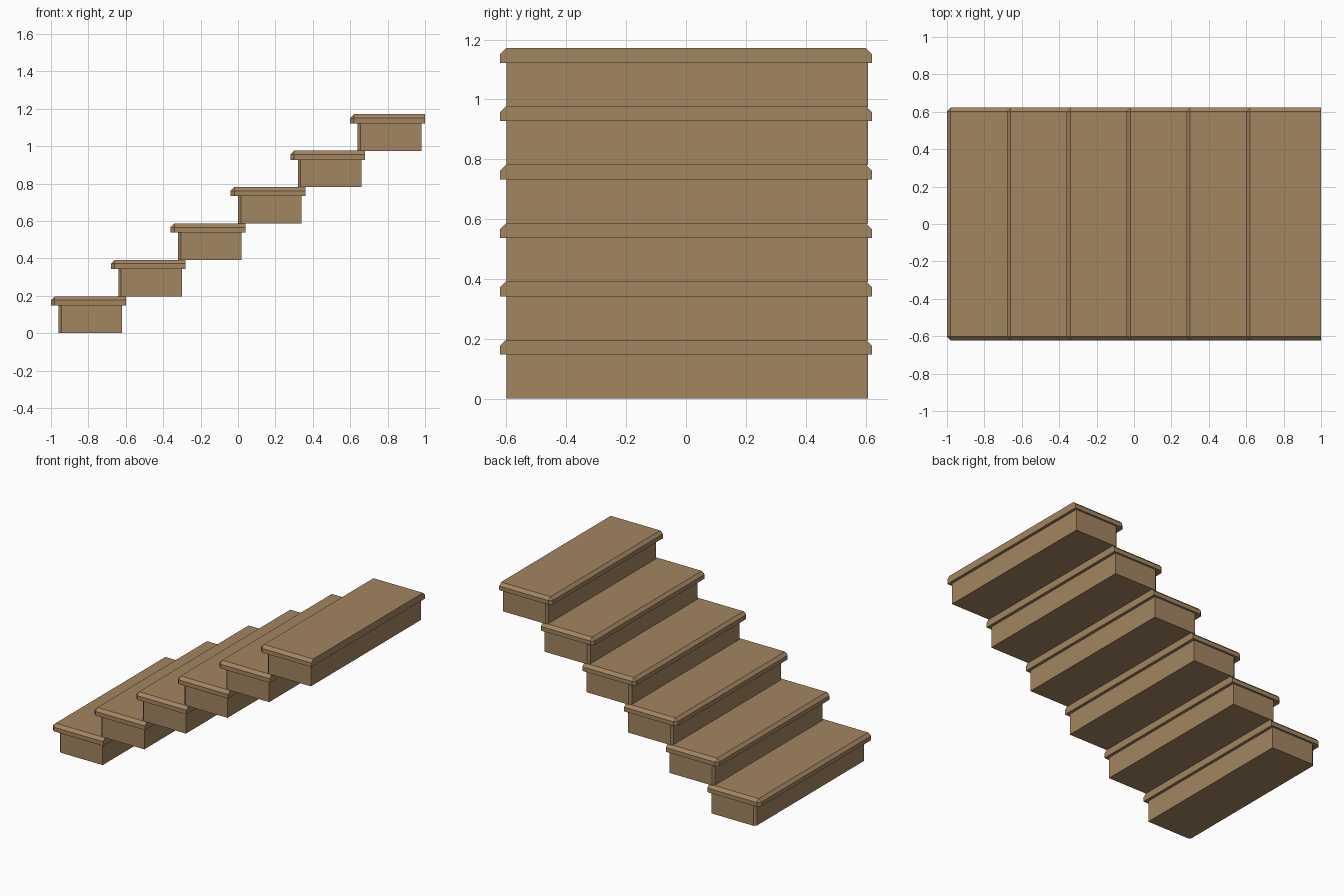
import bpy
import bmesh
from mathutils import Vector

cube = bpy.data.objects.get("Cube")
if cube:
    bpy.data.objects.remove(cube, do_unlink=True)

STEPS = 6
RUN, RISE = 0.32, 0.195
TREAD_BOTTOM = 0.147

wood = bpy.data.materials.new("warm_brown_wood")
wood.use_nodes = True
colour = (0.365, 0.235, 0.118, 1)
wood.diffuse_color = colour
wood.node_tree.nodes["Principled BSDF"].inputs["Base Color"].default_value = colour


def chamfered_box(name, low, high, chamfer, picks_edge):
    """Box between two corners, with the edges chosen by a rule cut flat."""
    low, high = Vector(low), Vector(high)
    bm = bmesh.new()
    bmesh.ops.create_cube(bm, size=1)
    for v in bm.verts:
        v.co = [l + (c + 0.5) * (h - l) for c, l, h in zip(v.co, low, high)]
    middle = (low + high) / 2
    edges = []
    for e in bm.edges:
        side = (e.verts[0].co + e.verts[1].co) / 2 - middle
        if picks_edge(side):
            edges.append(e)
    bmesh.ops.bevel(bm, geom=edges, offset=chamfer, offset_type='OFFSET',
                    segments=1, profile=0.5, affect='EDGES')
    bmesh.ops.recalc_face_normals(bm, faces=bm.faces)
    mesh = bpy.data.meshes.new(name)
    bm.to_mesh(mesh)
    bm.free()
    mesh.materials.append(wood)
    obj = bpy.data.objects.new(name, mesh)
    bpy.context.collection.objects.link(obj)
    return obj


TINY = 0.001


def nosing_corner(s):
    # upright edges on the leading side
    return s.x < -TINY and abs(s.y) > TINY


def tread_edge(s):
    # leading corners plus the top rim, except along the rear
    return nosing_corner(s) or (s.z > TINY and s.x < TINY)


for i in range(STEPS):
    x, z = -1 + i * RUN, i * RISE
    # Solid block under the tread
    chamfered_box(f"step_block_{i + 1}", (x + 0.04, -0.60, z),
                  (x + 0.38, 0.608, z + TREAD_BOTTOM), 0.015, nosing_corner)
    # Overhanging tread board
    chamfered_box(f"tread_{i + 1}", (x, -0.622, z + TREAD_BOTTOM),
                  (x + 0.40, 0.622, z + RISE + 0.001), 0.02, tread_edge)
